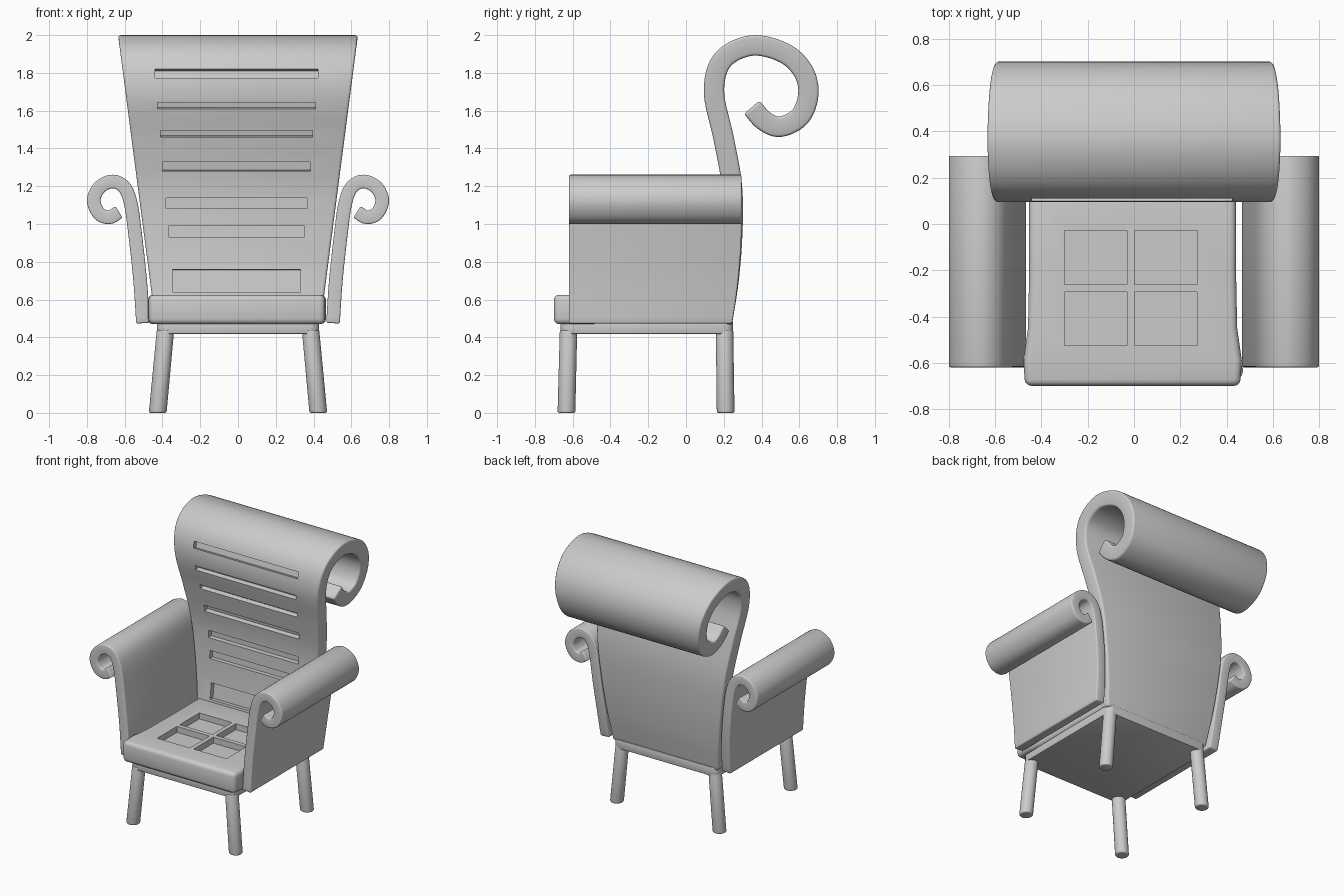
import bpy, bmesh, math
from mathutils import Vector, Matrix

if "Cube" in bpy.data.objects:
    bpy.data.objects.remove(bpy.data.objects["Cube"])


def make(name, bm, bevel=0.0, cutter=None, segs=3):
    """Turn a bmesh into an object, bevel it, cut it, and shade it."""
    bmesh.ops.recalc_face_normals(bm, faces=bm.faces)
    me = bpy.data.meshes.new(name)
    bm.to_mesh(me)
    bm.free()
    ob = bpy.data.objects.new(name, me)
    bpy.context.collection.objects.link(ob)
    if bevel:
        m = ob.modifiers.new("bevel", 'BEVEL')
        m.width, m.segments = bevel, segs
        m.limit_method, m.angle_limit = 'ANGLE', math.radians(40)
    if cutter:
        m = ob.modifiers.new("cut", 'BOOLEAN')
        m.operation, m.solver, m.object = 'DIFFERENCE', 'EXACT', cutter
    bpy.context.view_layer.update()
    dg = bpy.context.evaluated_depsgraph_get()
    ob.data = bpy.data.meshes.new_from_object(ob.evaluated_get(dg))
    ob.modifiers.clear()
    bpy.ops.object.select_all(action='DESELECT')
    ob.select_set(True)
    bpy.context.view_layer.objects.active = ob
    bpy.ops.object.shade_smooth_by_angle(angle=math.radians(35))
    return ob


def make_cutter(name, boxes):
    """boxes: (centre, size, tilt about x)"""
    bm = bmesh.new()
    for c, s, a in boxes:
        mat = Matrix.Translation(c) @ Matrix.Rotation(a, 4, 'X') @ Matrix.Diagonal((*s, 1))
        bmesh.ops.create_cube(bm, size=1, matrix=mat)
    ob = make(name, bm)
    ob.hide_render = True
    ob.hide_set(True)
    return ob


def smooth_path(pts, n=6):
    """Catmull-Rom through 2D points."""
    p = [Vector(q) for q in pts]
    p = [2 * p[0] - p[1]] + p + [2 * p[-1] - p[-2]]
    out = []
    for i in range(1, len(p) - 2):
        a, b, c, d = p[i - 1:i + 3]
        for k in range(n):
            t = k / n
            out.append(0.5 * (2 * b + (c - a) * t + (2 * a - 5 * b + 4 * c - d) * t * t
                              + (3 * b - a - 3 * c + d) * t ** 3))
    return out + [p[-2]]


def offset_path(path, d):
    out = []
    for i, q in enumerate(path):
        t = (path[min(i + 1, len(path) - 1)] - path[max(i - 1, 0)]).normalized()
        out.append(q + Vector((-t.y, t.x)) * d)
    return out


def ribbon(path, thick, place, lo, hi):
    """Thick scroll: path in (u, z), spread sideways from lo(z) to hi(z)."""
    bm = bmesh.new()
    rings = []
    for a, b in zip(offset_path(path, thick / 2), offset_path(path, -thick / 2)):
        rings.append([bm.verts.new(place(q.x, f(q.y), q.y))
                      for q, f in ((a, lo), (a, hi), (b, hi), (b, lo))])
    for r, s in zip(rings, rings[1:]):
        for k in range(4):
            bm.faces.new((r[k], r[(k + 1) % 4], s[(k + 1) % 4], s[k]))
    bm.faces.new(rings[0])
    bm.faces.new(rings[-1])
    return bm


def prism(outline, z0, z1):
    bm = bmesh.new()
    f = bm.faces.new([bm.verts.new((x, y, z0)) for x, y in outline])
    top = bmesh.ops.extrude_face_region(bm, geom=[f])["geom"]
    for v in top:
        if isinstance(v, bmesh.types.BMVert):
            v.co.z = z1
    return bm


# Backrest: flared sheet rolling backwards into a scroll, with slots
BACK_T = 0.108
back = smooth_path([(0.19, 0.475), (0.225, 0.7), (0.245, 0.95), (0.243, 1.2), (0.20, 1.45),
                    (0.148, 1.7), (0.195, 1.87), (0.35, 1.945), (0.52, 1.905), (0.62, 1.81),
                    (0.648, 1.69), (0.605, 1.57), (0.50, 1.515), (0.415, 1.545), (0.348, 1.618)])
front = offset_path(back, BACK_T / 2)
rise = range(1, max(range(len(back)), key=lambda i: back[i].y))
slots = []
for z, h, hw in ((1.797, 0.048, 0.432), (1.627, 0.035, 0.417), (1.477, 0.035, 0.403),
                 (1.305, 0.05, 0.392), (1.11, 0.055, 0.373), (0.96, 0.06, 0.36),
                 (0.70, 0.12, 0.338)):
    i = min(rise, key=lambda k: abs(front[k].y - z))
    t = back[i + 1] - back[i - 1]
    k = (z - front[i].y) / t.y
    slots.append(((-0.008, front[i].x + t.x * k, z), (2 * hw, 0.07, h), -math.atan2(t.x, t.y)))
half = lambda z: 0.375 + 0.13 * z
make("backrest", ribbon(back, BACK_T, lambda u, w, z: (w, u, z),
                        lambda z: -half(z), half),
     0.014, make_cutter("backrest_slot_cutter", slots))

# Armrests: sheets curling outwards, rear edge following the backrest
arm = smooth_path([(0.503, 0.475), (0.518, 0.7), (0.545, 0.95), (0.568, 1.11), (0.603, 1.195),
                   (0.665, 1.225), (0.732, 1.195), (0.764, 1.125), (0.735, 1.055),
                   (0.68, 1.036), (0.63, 1.064)])


def arm_rear(z):
    t = min(max((1.05 - z) / 0.58, 0), 1)
    return 0.295 - 0.052 * t * t


for side, name in ((-1, "left_armrest"), (1, "right_armrest")):
    make(name, ribbon(arm, 0.072, lambda u, w, z: (side * u, w, z),
                      lambda z: -0.62, arm_rear), 0.015)

# Seat cushion with four square recesses
edge = [(0.465, -0.70), (0.472, -0.59), (0.452, -0.45), (0.447, -0.2), (0.447, 0.2)]
outline = [(x - 0.006, y) for x, y in edge] + [(-x - 0.006, y) for x, y in reversed(edge)]
squares = [((x, y, 0.63), (0.27, 0.232, 0.10), 0)
           for x in (-0.165, 0.137) for y in (-0.145, -0.41)]
make("seat", prism(outline, 0.47, 0.625), 0.028, make_cutter("seat_recess_cutter", squares))

# Frame under the seat
corners = [(0.385, 0.205, 0), (-0.385, 0.205, 90), (-0.385, -0.62, 180), (0.385, -0.62, 270)]
frame = [(cx + 0.045 * math.cos(math.radians(a + s)), cy + 0.045 * math.sin(math.radians(a + s)))
         for cx, cy, a in corners for s in (0, 22.5, 45, 67.5, 90)]
make("seat_frame", prism(frame, 0.418, 0.485), 0.005, segs=2)

# Splayed round legs
for sx, xn in ((-1, "left"), (1, "right")):
    for yn, foot_y, top_y in (("front", -0.633, -0.622), ("rear", 0.21, 0.204)):
        bm = bmesh.new()
        bmesh.ops.create_cone(bm, cap_ends=True, segments=24, radius1=0.047,
                              radius2=0.046, depth=0.44)
        for v in bm.verts:
            t = v.co.z / 0.44 + 0.5
            v.co = (v.co.x + sx * (0.425 - 0.041 * t),
                    v.co.y + foot_y + (top_y - foot_y) * t, 0.44 * t)
        make(f"{yn}_{xn}_leg", bm, 0.009)
